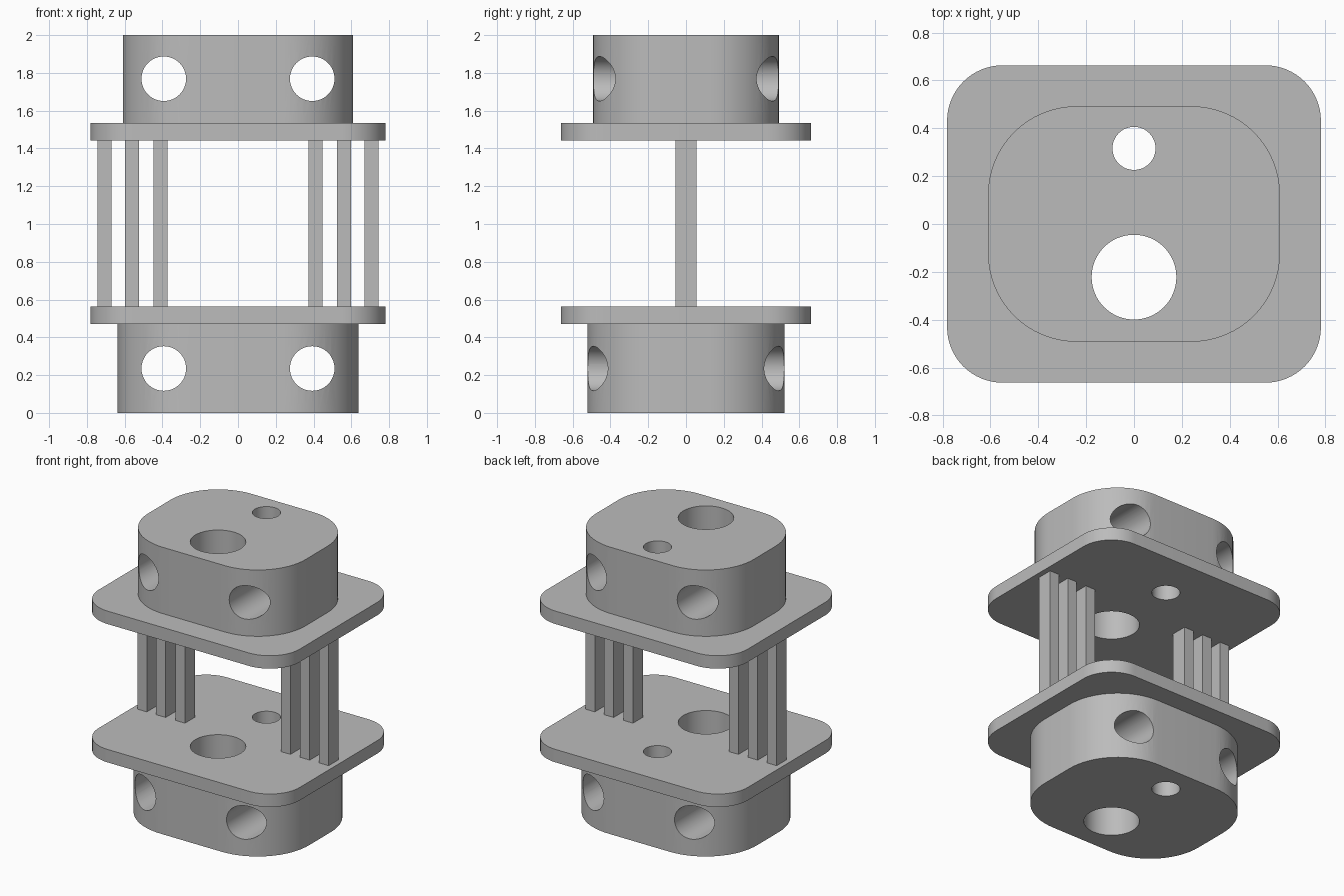
import bpy, bmesh
from math import cos, sin, pi, radians

default = bpy.data.objects.get("Cube")
if default:
    bpy.data.objects.remove(default, do_unlink=True)

grey = bpy.data.materials.new("plain grey")
grey.use_nodes = True
colour = (0.5, 0.5, 0.5, 1)
grey.diffuse_color = colour
grey.node_tree.nodes["Principled BSDF"].inputs["Base Color"].default_value = colour


def prism(name, outline, z0, z1):
    """Extrude a closed 2D outline from z0 up to z1."""
    bm = bmesh.new()
    base = bm.faces.new([bm.verts.new((x, y, z0)) for x, y in outline])
    top = bmesh.ops.extrude_face_region(bm, geom=[base])["geom"]
    moved = [v for v in top if isinstance(v, bmesh.types.BMVert)]
    bmesh.ops.translate(bm, verts=moved, vec=(0, 0, z1 - z0))
    bmesh.ops.recalc_face_normals(bm, faces=bm.faces)
    mesh = bpy.data.meshes.new(name)
    bm.to_mesh(mesh)
    bm.free()
    mesh.materials.append(grey)
    obj = bpy.data.objects.new(name, mesh)
    bpy.context.collection.objects.link(obj)
    return obj


def rounded_rect(hx, hy, r, steps=16):
    points = []
    for quarter, (sx, sy) in enumerate([(1, 1), (-1, 1), (-1, -1), (1, -1)]):
        for i in range(steps + 1):
            a = (quarter + i / steps) * pi / 2
            points.append((sx * (hx - r) + r * cos(a), sy * (hy - r) + r * sin(a)))
    return points


def circle(x, y, r, n=64):
    return [(x + r * cos(2 * pi * i / n), y + r * sin(2 * pi * i / n)) for i in range(n)]


def drill(obj, cutters):
    for cutter in cutters:
        mod = obj.modifiers.new("hole", "BOOLEAN")
        mod.operation = "DIFFERENCE"
        mod.solver = "EXACT"
        mod.object = cutter
    bpy.ops.object.select_all(action="DESELECT")
    bpy.context.view_layer.objects.active = obj
    obj.select_set(True)
    for mod in list(obj.modifiers):
        bpy.ops.object.modifier_apply(modifier=mod.name)
    bpy.ops.object.shade_smooth_by_angle(angle=radians(30))


# Vertical bores shared by every layer
bores = [prism("large_bore_cutter", circle(0, -0.222, 0.177), -0.5, 2.5),
         prism("small_bore_cutter", circle(0, 0.316, 0.09), -0.5, 2.5)]


# Front-to-back holes through a block
def cross_holes(z):
    cutters = []
    for x in (-0.393, 0.393):
        cutter = prism("cross_hole_cutter", circle(x, z, 0.118), -1, 1)
        cutter.rotation_euler.x = pi / 2
        cutters.append(cutter)
    return cutters


low_holes, high_holes = cross_holes(0.235), cross_holes(1.769)

# Blocks and flange plates
lower_block = prism("lower_block", rounded_rect(0.638, 0.522, 0.4), 0, 0.471)
lower_plate = prism("lower_plate", rounded_rect(0.781, 0.663, 0.232), 0.471, 0.562)
upper_plate = prism("upper_plate", rounded_rect(0.781, 0.663, 0.232), 1.443, 1.534)
upper_block = prism("upper_block", rounded_rect(0.61, 0.492, 0.37), 1.534, 2)

bpy.context.view_layer.update()
drill(lower_block, bores + low_holes)
drill(lower_plate, bores)
drill(upper_plate, bores)
drill(upper_block, bores + high_holes)
for cutter in bores + low_holes + high_holes:
    bpy.data.objects.remove(cutter, do_unlink=True)

# Three flat bars on each side between the plates
for side, sign in (("left", 1), ("right", -1)):
    for name, x in (("inner", 0.41), ("middle", 0.56), ("outer", 0.707)):
        outline = [(sign * x + dx * 0.037, dy * 0.056)
                   for dx, dy in ((-1, -1), (1, -1), (1, 1), (-1, 1))]
        prism(f"{side}_{name}_bar", outline, 0.562, 1.443)
